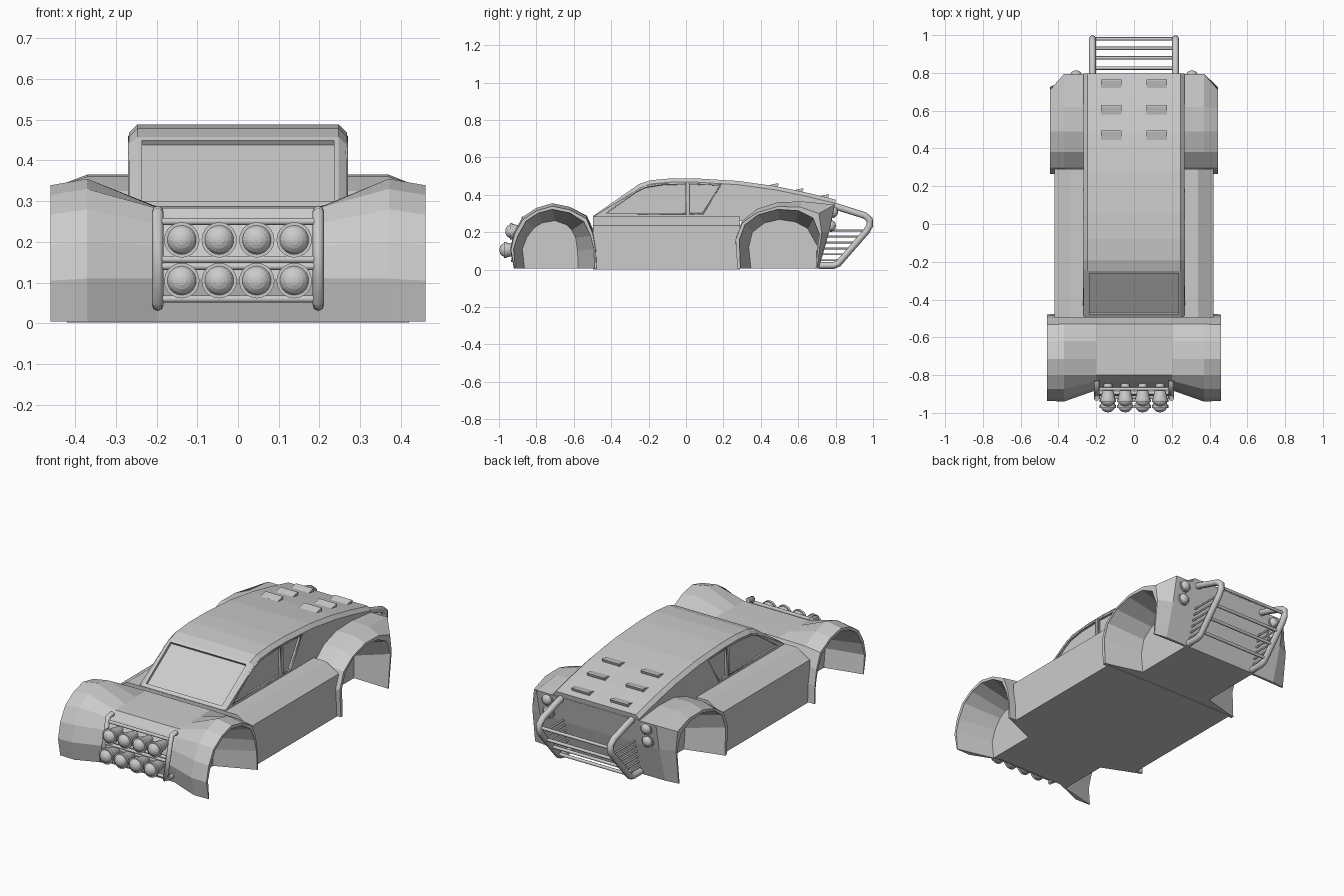
import bpy, bmesh, math
from mathutils import Vector, Matrix

if "Cube" in bpy.data.objects:
    bpy.data.objects.remove(bpy.data.objects["Cube"])


def loft(name, stations):
    """Skin matching (y, z) profiles placed at successive x positions."""
    bm = bmesh.new()
    rings = [[bm.verts.new((x, y, z)) for y, z in pts] for x, pts in stations]
    n = len(rings[0])
    for a, b in zip(rings, rings[1:]):
        for i in range(n):
            j = (i + 1) % n
            bm.faces.new((a[i], a[j], b[j], b[i]))
    bm.faces.new(rings[0])
    bm.faces.new(rings[-1])
    bmesh.ops.recalc_face_normals(bm, faces=bm.faces)
    me = bpy.data.meshes.new(name)
    bm.to_mesh(me)
    bm.free()
    ob = bpy.data.objects.new(name, me)
    bpy.context.collection.objects.link(ob)
    return ob


def mirrored(half):
    """Outer-to-inner stations repeated on the other side."""
    return [(-x, p) for x, p in half] + [(x, p) for x, p in reversed(half)]


def cut(ob, cutter):
    m = ob.modifiers.new("cut", 'BOOLEAN')
    m.operation, m.solver, m.object = 'DIFFERENCE', 'EXACT', cutter
    bpy.context.view_layer.objects.active = ob
    bpy.ops.object.modifier_apply(modifier=m.name)
    bpy.data.objects.remove(cutter)


def tube(name, pts, r):
    cu = bpy.data.curves.new(name, 'CURVE')
    cu.dimensions = '3D'
    cu.bevel_depth, cu.bevel_resolution, cu.use_fill_caps = r, 2, True
    sp = cu.splines.new('POLY')
    sp.points.add(len(pts) - 1)
    for p, co in zip(sp.points, pts):
        p.co = (*co, 1)
    ob = bpy.data.objects.new(name, cu)
    bpy.context.collection.objects.link(ob)
    return ob


def lamp(name, loc, r, depth, facing):
    """Tapered cup, rim and domed lens, pointing along facing * y."""
    bm = bmesh.new()
    back = Matrix.Rotation(math.pi / 2, 4, 'X')      # local z -> -y
    bmesh.ops.create_cone(bm, cap_ends=True, segments=20, radius1=r * 0.5, radius2=r,
                          depth=depth, matrix=back @ Matrix.Translation((0, 0, -depth / 2)))
    bmesh.ops.create_cone(bm, cap_ends=True, segments=20, radius1=r * 1.06, radius2=r * 1.06,
                          depth=r * 0.35, matrix=back)
    bmesh.ops.create_uvsphere(bm, u_segments=20, v_segments=10, radius=r * 0.9,
                              matrix=Matrix.Diagonal((1, 0.85, 1, 1)) @ back)
    if facing > 0:
        bmesh.ops.rotate(bm, verts=bm.verts, matrix=Matrix.Rotation(math.pi, 3, 'Z'))
    me = bpy.data.meshes.new(name)
    bm.to_mesh(me)
    bm.free()
    ob = bpy.data.objects.new(name, me)
    ob.location = loc
    bpy.context.collection.objects.link(ob)


# Middle of the body: sills with sloping shoulders
sill = [(-0.42, 0.002), (-0.42, 0.235), (-0.34, 0.285), (0.34, 0.285), (0.42, 0.235), (0.42, 0.002)]
body = loft("middle_body", [(-0.393, sill), (0.393, sill)])
body.data.transform(Matrix.Rotation(-math.pi / 2, 4, 'Z'))
body.location.y = -0.103

# Nose: low hood in the middle blending out into arched front fenders
arch = [(-0.92, 0.005), (-0.94, 0.11), (-0.92, 0.20), (-0.875, 0.28), (-0.80, 0.33), (-0.715, 0.355),
        (-0.62, 0.335), (-0.53, 0.285), (-0.495, 0.20), (-0.48, 0.11), (-0.475, 0.005)]
hood = [(-0.85, 0.005), (-0.88, 0.11), (-0.86, 0.19), (-0.83, 0.245), (-0.80, 0.283), (-0.715, 0.285),
        (-0.62, 0.287), (-0.53, 0.288), (-0.49, 0.20), (-0.48, 0.11), (-0.475, 0.005)]
edge = [(-0.70 + (y + 0.70) * 0.985, z * 0.955) for y, z in arch]
nose = loft("front_fenders_and_hood", mirrored([(0.46, edge), (0.37, arch), (0.20, hood)]))

# Tail: rear fenders with undercut back panel
haunch = [(0.275, 0.005), (0.262, 0.16), (0.30, 0.26), (0.38, 0.325), (0.49, 0.36), (0.62, 0.365),
          (0.795, 0.347), (0.765, 0.20), (0.71, 0.005)]
outer = [(0.275, 0.005), (0.265, 0.16), (0.30, 0.25), (0.38, 0.305), (0.49, 0.337), (0.61, 0.335),
         (0.71, 0.30), (0.725, 0.20), (0.70, 0.005)]
tail = loft("rear_fenders_and_tail", mirrored([(0.445, outer), (0.37, haunch), (0.26, haunch)]))

# Wheel wells narrow towards the inside
front_out = [(-0.91, -0.02), (-0.922, 0.11), (-0.90, 0.18), (-0.855, 0.26), (-0.79, 0.302), (-0.715, 0.322),
             (-0.62, 0.303), (-0.545, 0.255), (-0.51, 0.18), (-0.492, 0.11), (-0.488, -0.02)]
front_in = [(-0.86, -0.02), (-0.875, 0.11), (-0.85, 0.175), (-0.81, 0.225), (-0.77, 0.25), (-0.70, 0.262),
            (-0.64, 0.24), (-0.61, 0.21), (-0.59, 0.17), (-0.58, 0.10), (-0.575, -0.02)]
rear_out = [(0.292, -0.02), (0.285, 0.16), (0.315, 0.24), (0.385, 0.293), (0.49, 0.322), (0.60, 0.315),
            (0.68, 0.275), (0.713, 0.19), (0.69, -0.02)]
rear_in = [(0.35, -0.02), (0.335, 0.12), (0.355, 0.20), (0.42, 0.25), (0.50, 0.268), (0.585, 0.255),
           (0.65, 0.22), (0.70, 0.13), (0.695, -0.02)]
for s in (-1, 1):
    cut(nose, loft("well_cutter", [(s * 0.47, front_out), (s * 0.455, front_out), (s * 0.25, front_in)]))
    cut(tail, loft("well_cutter", [(s * 0.46, rear_out), (s * 0.44, rear_out), (s * 0.23, rear_in)]))

# Cabin: fastback shell with chamfered roof edges
roof = [(-0.495, 0.26), (-0.495, 0.288), (-0.25, 0.458), (-0.19, 0.478), (-0.08, 0.488), (0.05, 0.488), (0.28, 0.474),
        (0.48, 0.446), (0.64, 0.413), (0.798, 0.375), (0.79, 0.33), (0.30, 0.26)]
brow = [(y + (0.008 if z > 0.28 and y < -0.2 else 0), z - (0.02 if z > 0.35 else 0)) for y, z in roof]
cabin = loft("cabin", mirrored([(0.267, brow), (0.247, roof)]))

# Recessed windscreen and side windows
a, b, n = Vector((-0.478, 0.300)), Vector((-0.262, 0.449)), Vector((-0.567, 0.824))
screen = [tuple(p) for p in (a - n * 0.014, b - n * 0.014, b + n * 0.03, a + n * 0.03)]
cut(cabin, loft("screen_cutter", [(-0.235, screen), (0.235, screen)]))
front_glass = [(-0.43, 0.298), (-0.27, 0.417), (-0.22, 0.442), (-0.13, 0.456), (0.0, 0.459), (0.0, 0.298)]
rear_glass = [(0.018, 0.298), (0.018, 0.459), (0.185, 0.452), (0.09, 0.298)]
for s in (-1, 1):
    for glass in (front_glass, rear_glass):
        cut(cabin, loft("window_cutter", [(s * 0.25, glass), (s * 0.30, glass)]))
        # slim trim around each window
        trim = tube("window_trim", [(s * 0.265, y, z) for y, z in glass], 0.005)
        trim.data.splines[0].use_cyclic_u = True

# Engine cover vents: wedges growing out of the roof towards the back
for s in (-1, 1):
    for y, z in ((0.47, 0.448), (0.603, 0.421), (0.74, 0.389)):
        wedge = [(y - 0.025, z + 0.004), (y + 0.02, z + 0.014), (y + 0.026, z + 0.012), (y + 0.015, z - 0.02)]
        loft("roof_vent", [(s * 0.12 - 0.054, wedge), (s * 0.12 + 0.054, wedge)])

# Front lamp rack
for s in (-1, 1):
    tube("lamp_rack_post", [(s * 0.197, -0.83, 0.275), (s * 0.197, -0.868, 0.272), (s * 0.197, -0.925, 0.05),
                            (s * 0.197, -0.86, 0.045)], 0.014)
for y, z in ((-0.873, 0.25), (-0.895, 0.157), (-0.90, 0.14), (-0.918, 0.06)):
    tube("lamp_rack_bar", [(-0.197, y, z), (0.197, y, z)], 0.009)
for x in (-0.138, -0.046, 0.046, 0.138):
    lamp("upper_lamp", (x, -0.935, 0.205), 0.041, 0.09, -1)
    lamp("lower_lamp", (x, -0.966, 0.105), 0.041, 0.09, -1)

# Tail lamps
for s in (-1, 1):
    for y, z in ((0.788, 0.31), (0.776, 0.235)):
        lamp("tail_lamp", (s * 0.307, y, z), 0.033, 0.05, 1)

# Rear guard: two bent side tubes, cross bars and thin side grilles
for s in (-1, 1):
    x = s * 0.22
    tube("rear_guard_side", [(x, 0.77, 0.343), (x, 0.81, 0.335), (x, 0.955, 0.29), (x, 0.982, 0.268), (x, 0.982, 0.235),
                             (x, 0.965, 0.205), (x, 0.815, 0.033), (x, 0.79, 0.022), (x, 0.71, 0.022)], 0.018)
    for i in range(6):
        z = 0.05 + i * 0.032
        tube("rear_guard_grille", [(x, 0.70 + z * 0.25, z), (x, 0.815 + (z - 0.033) * 0.87, z)], 0.005)
for y, z in ((0.825, 0.045), (0.88, 0.107), (0.93, 0.165), (0.98, 0.25)):
    tube("rear_guard_crossbar", [(-0.22, y, z), (0.22, y, z)], 0.009)
